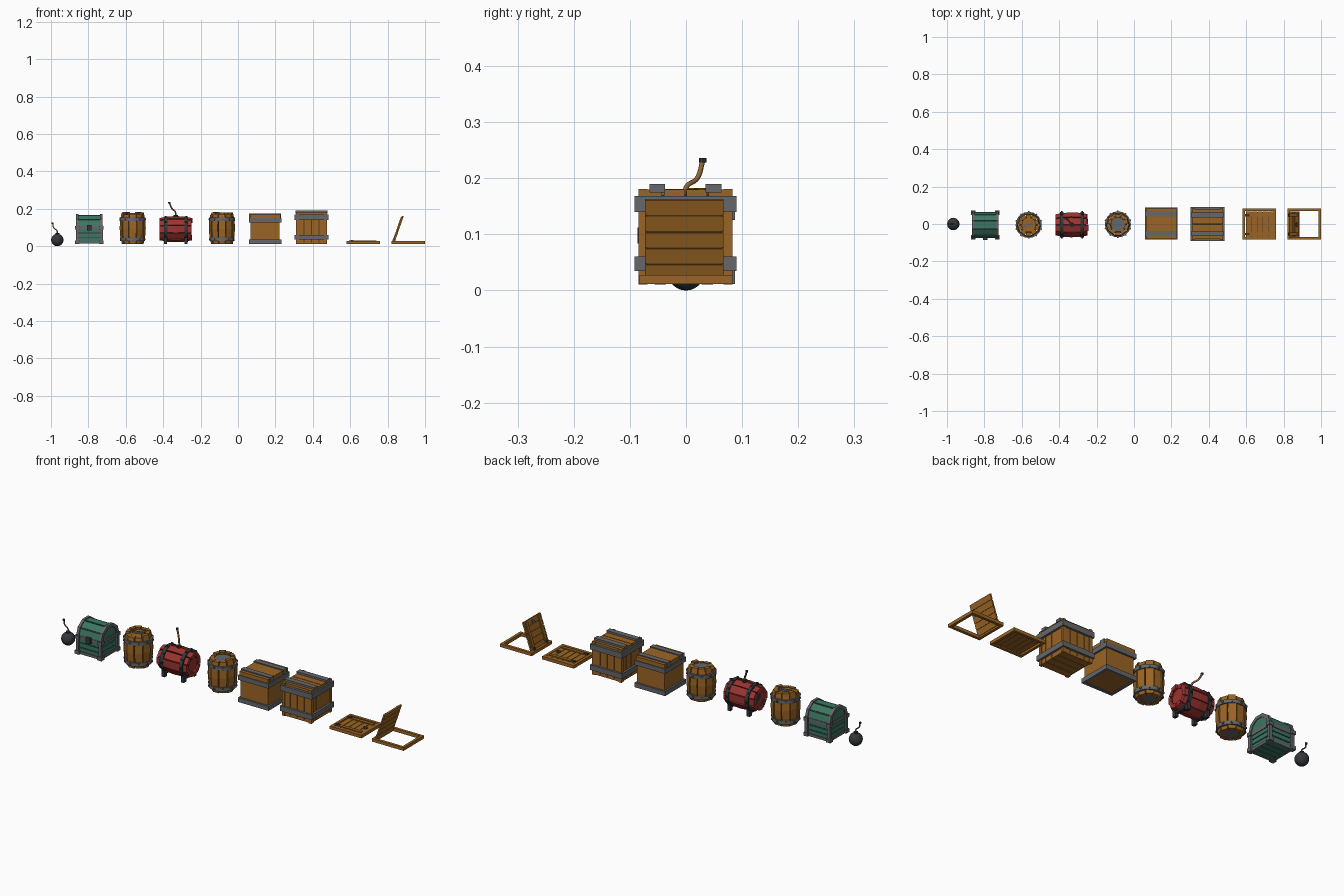
import bpy, bmesh, random
from math import sin, cos, pi, radians
from mathutils import Matrix, Vector

random.seed(4)
old = bpy.data.objects.get("Cube")
if old:
    bpy.data.objects.remove(old, do_unlink=True)


def material(name, rgb):
    m = bpy.data.materials.new(name)
    m.use_nodes = True
    m.diffuse_color = (*rgb, 1)
    m.node_tree.nodes["Principled BSDF"].inputs["Base Color"].default_value = (*rgb, 1)
    return m


wood = material("wood", (0.33, 0.13, 0.018))
dark_wood = material("dark wood", (0.09, 0.04, 0.01))
steel = material("steel", (0.13, 0.135, 0.145))
iron = material("iron", (0.035, 0.037, 0.042))
green = material("green paint", (0.045, 0.18, 0.12))
red = material("red paint", (0.33, 0.035, 0.03))
rope = material("rope", (0.27, 0.13, 0.035))


def finish(name, bm, mat, place=Matrix()):
    bmesh.ops.recalc_face_normals(bm, faces=bm.faces[:])
    mesh = bpy.data.meshes.new(name)
    bm.to_mesh(mesh)
    bm.free()
    mesh.materials.append(mat)
    ob = bpy.data.objects.new(name, mesh)
    ob.matrix_world = place
    bpy.context.collection.objects.link(ob)
    return ob


def loft(bm, rings, closed=False):
    """Bridge equal sections into a solid, capped unless closed."""
    rows = [[bm.verts.new(p) for p in ring] for ring in rings]
    n = len(rows[0])
    pairs = list(zip(rows, rows[1:]))
    if closed:
        pairs.append((rows[-1], rows[0]))
    else:
        bm.faces.new(rows[0])
        bm.faces.new(rows[-1])
    for a, b in pairs:
        for i in range(n):
            j = (i + 1) % n
            bm.faces.new((a[i], a[j], b[j], b[i]))


def boxes(name, mat, spans, place=Matrix()):
    """Several boxes, each given as x, y and z ranges."""
    bm = bmesh.new()
    for (x0, x1), (y0, y1), (z0, z1) in spans:
        loft(bm, [[(x0, y0, z), (x1, y0, z), (x1, y1, z), (x0, y1, z)] for z in (z0, z1)])
    return finish(name, bm, mat, place)


def mid(c, half):
    return (c - half, c + half)


def frame(hx, hy, t, z):
    """Four boxes around a rectangle."""
    return [((-hx, hx), mid(s * (hy - t / 2), t / 2), z) for s in (-1, 1)] + \
           [(mid(s * (hx - t / 2), t / 2), (-hy + t, hy - t), z) for s in (-1, 1)]


def slats(a, b, n, gap):
    """Equal ranges between a and b with gaps."""
    step = (b - a) / n
    return [(a + i * step + gap / 2, a + (i + 1) * step - gap / 2) for i in range(n)]


def ball(name, mat, centre, r):
    bm = bmesh.new()
    bmesh.ops.create_uvsphere(bm, u_segments=20, v_segments=12, radius=r)
    for f in bm.faces:
        f.smooth = True
    return finish(name, bm, mat, Matrix.Translation(centre))


def disc(name, mat, r, z0, z1, place, sides=10):
    bm = bmesh.new()
    loft(bm, [[(r * cos(2 * pi * i / sides), r * sin(2 * pi * i / sides), z)
               for i in range(sides)] for z in (z0, z1)])
    return finish(name, bm, mat, place)


def fuse(name, points, r):
    """Twisted rope with a burnt cap on its end."""
    curve = bpy.data.curves.new(name, "CURVE")
    curve.dimensions = "3D"
    curve.bevel_depth = r
    curve.bevel_resolution = 1
    curve.resolution_u = 6
    spline = curve.splines.new("BEZIER")
    spline.bezier_points.add(len(points) - 1)
    for bp, p in zip(spline.bezier_points, points):
        bp.co = p
        bp.handle_left_type = bp.handle_right_type = "AUTO"
    curve.materials.append(rope)
    curve.use_fill_caps = True
    ob = bpy.data.objects.new(name, curve)
    bpy.context.collection.objects.link(ob)
    disc(name + "_tip", iron, r * 1.5, -0.004, 0.004, Matrix.Translation(points[-1]), 8)


# Round bomb
ball("bomb", iron, (-0.966, 0, 0.033), 0.033)
disc("bomb_neck", iron, 0.011, 0.06, 0.07, Matrix.Translation((-0.966, 0, 0)))
fuse("bomb_fuse", [(-0.966, 0, 0.066), (-0.968, 0, 0.083), (-0.985, 0, 0.098), (-0.991, 0, 0.122)], 0.0035)


# Barrels: bulged staves, hoops with rivets, end discs
def barrel(name, place, paint, hoop_mat, lid_mat, h, r, bulge, hoops, jitter, n=10):
    def radius(z):
        return r + bulge * (1 - (2 * z / h) ** 2)

    bm = bmesh.new()
    for i in range(n):
        a, w = 2 * pi * (i + 0.5) / n, pi / n * 0.9
        top, bottom = h / 2 - random.random() * jitter, -h / 2
        lift = 0.003 * (i % 2)
        rings = []
        for k in range(5):
            z = bottom + (top - bottom) * k / 4
            ro = radius(z) + lift
            rings.append([(q * cos(t), q * sin(t), z) for q, t in
                          ((ro, a - w), (ro, a + w), (ro - 0.02, a + w), (ro - 0.02, a - w))])
        loft(bm, rings)
    finish(name + "_staves", bm, paint, place)
    disc(name + "_core", dark_wood if paint is wood else paint, r - 0.006, -h / 2 + 0.006, h / 2 - 0.025, place)
    disc(name + "_lid", lid_mat, r - 0.016, h / 2 - 0.026, h / 2 - 0.014, place)
    disc(name + "_bottom", hoop_mat, r - 0.018, -h / 2 + 0.001, -h / 2 + 0.01, place)
    bm = bmesh.new()
    for z in hoops:
        rings = []
        for i in range(2 * n):
            a = pi * i / n
            rings.append([(q * cos(a), q * sin(a), z + dz) for q, dz in
                          ((radius(z) - 0.004, -0.009), (radius(z) + 0.006, -0.009),
                           (radius(z) + 0.006, 0.009), (radius(z) - 0.004, 0.009))])
        loft(bm, rings, closed=True)
        for i in range(n):
            a = 2 * pi * (i + 0.5) / n
            m = Matrix.Rotation(a, 4, "Z") @ Matrix.Translation((radius(z) + 0.006, 0, z))
            bmesh.ops.create_cube(bm, size=0.008, matrix=m)
    finish(name + "_hoops", bm, hoop_mat, place)


z_mid = 0.098
open_place = Matrix.Translation((-0.563, -0.005, z_mid))
barrel("covered_barrel", open_place, wood, steel, wood, 0.172, 0.055, 0.012, (-0.062, 0.046), 0.016)
boxes("covered_barrel_handle", steel, [((-0.03, 0.03), (-0.006, 0.006), (0.07, 0.08))],
      open_place @ Matrix.Rotation(radians(20), 4, "Z"))
barrel("plain_barrel", Matrix.Translation((-0.086, -0.002, z_mid)), wood, steel, steel,
       0.172, 0.055, 0.012, (-0.062, 0.046), 0.016)

# Red powder keg lying along x, on strap feet
keg = Matrix.Translation((-0.332, -0.004, 0.091))
barrel("powder_keg", keg @ Matrix.Rotation(pi / 2, 4, "Y"), red, iron, red,
       0.178, 0.056, 0.011, (-0.055, 0.055), 0.01)
disc("powder_keg_end", red, 0.042, -0.088, -0.075, keg @ Matrix.Rotation(pi / 2, 4, "Y"))
boxes("powder_keg_feet", iron, [(mid(sx * 0.055, 0.008), mid(sy * 0.042, 0.01), (-0.08, -0.045))
                                for sx in (-1, 1) for sy in (-1, 1)], keg)
disc("powder_keg_plug", iron, 0.012, 0.06, 0.076, keg)
fuse("keg_fuse", [(-0.332, 0, 0.16), (-0.335, 0, 0.183), (-0.352, 0.02, 0.2), (-0.367, 0.03, 0.232)], 0.0045)

# Green chest with arched lid
chest = Matrix.Translation((-0.795, -0.005, 0))
hx, hy = 0.064, 0.066
boxes("chest_core", iron, [(mid(0, hx - 0.006), mid(0, hy - 0.006), (0.018, 0.105))], chest)
walls = slats(0.02, 0.095, 3, 0.004)
boxes("chest_planks", green, [s for z in walls for s in frame(hx, hy, 0.008, z)] +
      [(mid(0, hx - 0.002), y, (0.014, 0.02)) for y in slats(-hy, hy, 4, 0.003)], chest)
boxes("chest_bands", steel, frame(hx + 0.004, hy + 0.004, 0.01, (0.09, 0.107)) +
      frame(hx + 0.004, hy + 0.004, 0.01, (0.013, 0.026)), chest)
corners = [(sx, sy) for sx in (-1, 1) for sy in (-1, 1)]
boxes("chest_posts", steel, [(mid(sx * hx, 0.008), mid(sy * hy, 0.008), (0.015, 0.11))
                             for sx, sy in corners], chest)
boxes("chest_feet", steel, [(mid(sx * 0.064, 0.012), mid(sy * 0.066, 0.012), z)
                            for sx, sy in corners for z in ((0.012, 0.03), (0.09, 0.108))], chest)
boxes("chest_lock", iron, [(mid(0, 0.013), (-0.081, -0.06), (0.084, 0.112))], chest)


def arch(name, mat, parts, r0, r1, xs):
    bm = bmesh.new()
    for a0, a1 in parts:
        for x0, x1 in xs:
            loft(bm, [[(x, q * hy * cos(a), 0.102 + q * 0.064 * sin(a)) for q, a in
                       ((r0, a0), (r1, a0), (r1, a1), (r0, a1))] for x in (x0, x1)])
    finish(name, bm, mat, chest)


arch("chest_lid_planks", green, slats(0, pi, 5, 0.08), 0.85, 1.04, [(-hx, hx)])
arch("chest_lid_lining", iron, slats(0, pi, 10, 0), 0.0, 0.95, [(-hx + 0.004, hx - 0.004)])
arch("chest_lid_ends", green, slats(0, pi, 5, 0), 0.0, 0.9, [mid(-hx, 0.003), mid(hx, 0.003)])
arch("chest_lid_rims", steel, slats(0, pi, 5, 0), 0.86, 1.13, [mid(-hx, 0.007), mid(hx, 0.007)])

# Plain crate
crate = Matrix.Translation((0.145, 0.002, 0))
boxes("plain_crate_body", wood, [(mid(0, 0.078), mid(0, 0.076), (0.015, 0.15)),
                                 (mid(0, 0.081), mid(0, 0.081), (0.148, 0.17))], crate)
boxes("plain_crate_bands", steel, frame(0.087, 0.085, 0.014, (0.126, 0.15)) +
      frame(0.087, 0.085, 0.014, (0.012, 0.035)), crate)
boxes("plain_crate_straps", steel, [(mid(0, 0.085), mid(s * 0.052, 0.013), (0.148, 0.175)) for s in (-1, 1)], crate)

# Planked crate
crate = Matrix.Translation((0.393, -0.001, 0))
boxes("planked_crate_core", dark_wood, [(mid(0, 0.075), mid(0, 0.075), (0.016, 0.17))], crate)
boards = slats(-0.08, 0.08, 4, 0.003)
spans = []
for b in boards:
    for s in (-1, 1):
        spans += [(b, mid(s * 0.076, 0.004), (0.012, 0.165)), (mid(s * 0.076, 0.004), b, (0.012, 0.165))]
    spans += [(mid(0, 0.083), b, (0.165, 0.18)), (mid(0, 0.08), b, (0.012, 0.02))]
spans += [(mid(sx * 0.076, 0.008), mid(sy * 0.076, 0.008), (0.011, 0.181)) for sx, sy in corners]
boxes("planked_crate_boards", wood, spans, crate)
boxes("planked_crate_bands", steel, frame(0.091, 0.091, 0.016, (0.14, 0.168)) +
      frame(0.091, 0.091, 0.016, (0.035, 0.061)), crate)
boxes("planked_crate_straps", steel, [(mid(0, 0.086), mid(s * 0.05, 0.014), (0.175, 0.19)) for s in (-1, 1)], crate)


# Trapdoors: square frame and a hinged plank lid
def trapdoor(name, x, angle):
    place = Matrix.Translation((x, 0, 0))
    boxes(name + "_frame", wood, frame(0.09, 0.083, 0.014, (0.012, 0.028)), place)
    hinge = place @ Matrix.Translation((-0.073, -0.003, 0.018)) @ Matrix.Rotation(-angle, 4, "Y")
    boxes(name + "_planks", wood, [(p, mid(0, 0.07), (0, 0.008)) for p in slats(0, 0.152, 5, 0.003)], hinge)
    boxes(name + "_lining", dark_wood, [((0.002, 0.15), mid(0, 0.067), (0.002, 0.006))], hinge)
    boxes(name + "_battens", wood, [((0.008, 0.144), mid(s * 0.05, 0.008), (0.007, 0.013)) for s in (-1, 1)], hinge)
    boxes(name + "_hinges", iron, [((-0.004, 0.02), mid(s * 0.05, 0.006), (0.012, 0.015)) for s in (-1, 1)], hinge)
    bm = bmesh.new()
    rings = []
    for i in range(12):
        a = 2 * pi * i / 12
        rings.append([(0.13 + q * cos(a), q * sin(a), z) for q, z in
                      ((0.008, 0.008), (0.012, 0.008), (0.012, 0.012), (0.008, 0.012))])
    loft(bm, rings, closed=True)
    finish(name + "_ring", bm, steel, hinge)


trapdoor("closed_trapdoor", 0.67, 0)
trapdoor("open_trapdoor", 0.91, radians(71))
